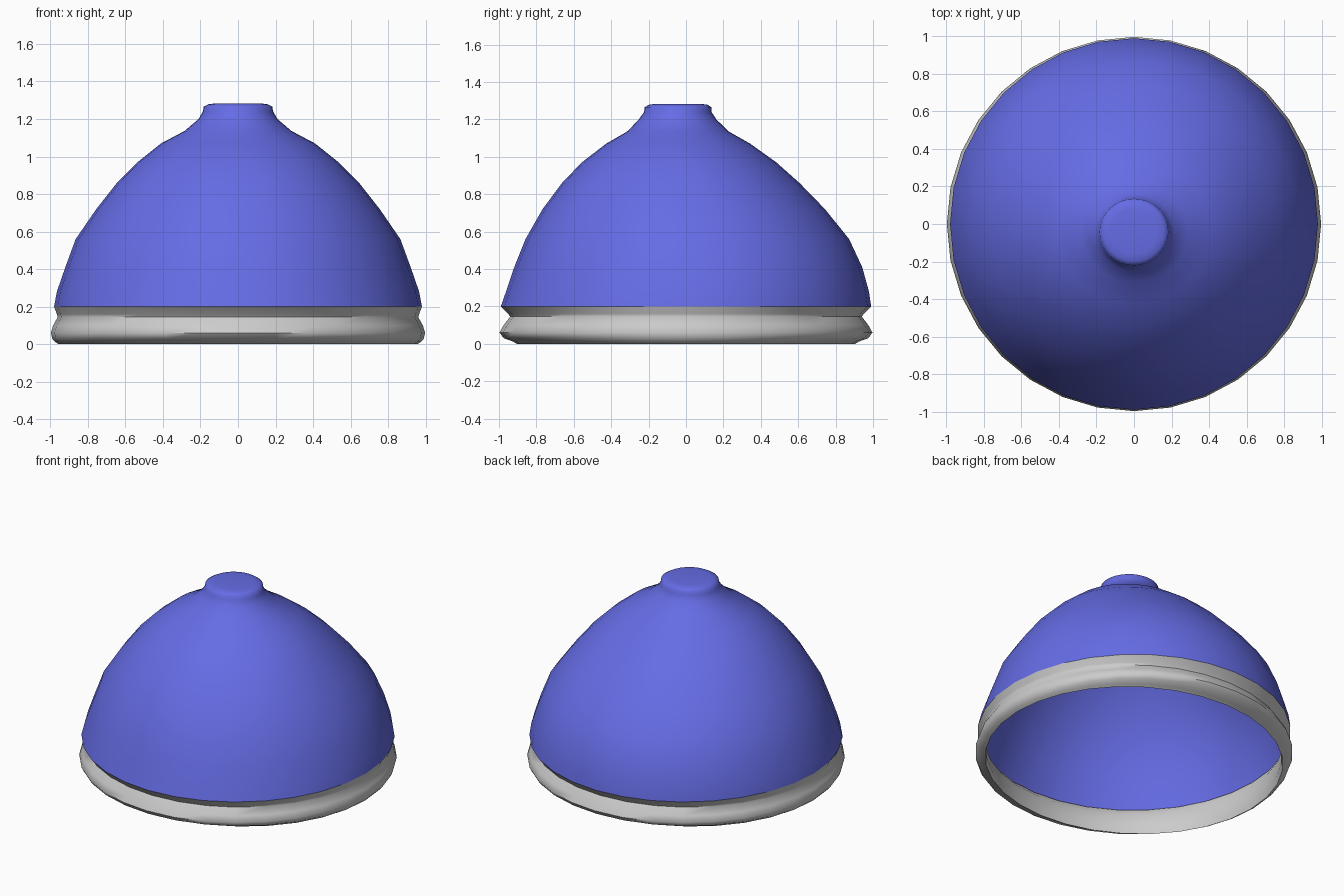
import bpy, bmesh, math

SEGMENTS = 32


def loft(name, rings, cap_end=False):
    """Skin elliptical rings given as (z, x radius, y radius, y centre)."""
    bm = bmesh.new()
    loops = []
    for z, rx, ry, cy in rings:
        loops.append([bm.verts.new((rx * math.cos(a), cy + ry * math.sin(a), z))
                      for a in (2 * math.pi * i / SEGMENTS for i in range(SEGMENTS))])
    for low, high in zip(loops, loops[1:]):
        for i in range(SEGMENTS):
            j = (i + 1) % SEGMENTS
            bm.faces.new((low[i], low[j], high[j], high[i]))
    if cap_end:
        bm.faces.new(loops[-1])
    mesh = bpy.data.meshes.new(name)
    bm.to_mesh(mesh)
    bm.free()
    obj = bpy.data.objects.new(name, mesh)
    bpy.context.collection.objects.link(obj)
    bpy.context.view_layer.objects.active = obj
    obj.select_set(True)
    bpy.ops.object.shade_smooth_by_angle(angle=math.radians(60))
    obj.select_set(False)
    return obj


# Blue dome, leaning slightly forward, with a small flat knob on top
dome = loft("dome", [
    (0.20, 0.98, 0.99, 0.0),
    (0.28, 0.965, 0.97, 0.008),
    (0.41, 0.92, 0.93, 0.012),
    (0.56, 0.865, 0.865, 0.007),
    (0.72, 0.755, 0.755, -0.012),
    (0.86, 0.645, 0.635, -0.028),
    (0.97, 0.535, 0.52, -0.037),
    (1.07, 0.41, 0.385, -0.042),
    (1.136, 0.285, 0.27, -0.043),
    (1.20, 0.21, 0.207, -0.045),
    (1.24, 0.187, 0.18, -0.044),
    (1.265, 0.183, 0.178, -0.043),
    (1.278, 0.16, 0.157, -0.042),
    (1.283, 0.12, 0.12, -0.041),
], cap_end=True)
blue = bpy.data.materials.new("blue")
blue.diffuse_color = (0.13, 0.15, 0.78, 1)
dome.data.materials.append(blue)

# Grey rim: inner wall, bottom lip, bulging outer band and grooved neck
loft("rim", [
    (0.20, 0.97, 0.975, 0.0),
    (0.15, 0.945, 0.93, 0.0),
    (0.04, 0.945, 0.90, 0.0),
    (0.0, 0.955, 0.905, 0.0),
    (0.012, 0.975, 0.925, 0.0),
    (0.03, 0.99, 0.975, 0.0),
    (0.06, 0.997, 0.997, 0.0),
    (0.10, 0.985, 0.975, 0.0),
    (0.145, 0.96, 0.94, 0.0),
    (0.16, 0.965, 0.95, 0.0),
    (0.20, 0.98, 0.99, 0.0),
])
